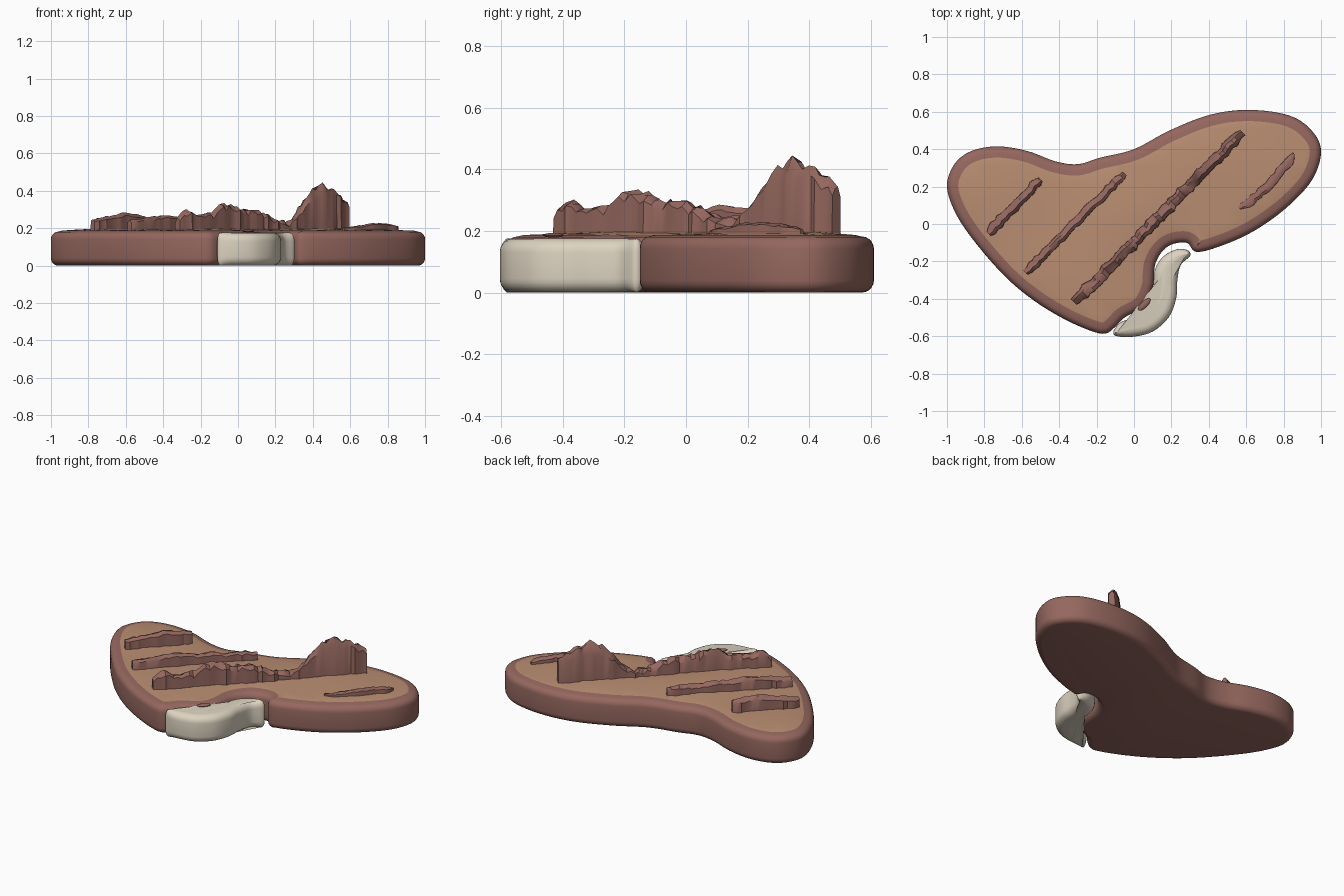
import bpy, bmesh, math, random
from mathutils import Vector

random.seed(4)
if "Cube" in bpy.data.objects:
    bpy.data.objects.remove(bpy.data.objects["Cube"], do_unlink=True)


def material(name, rgb):
    m = bpy.data.materials.new(name)
    m.use_nodes = True
    m.diffuse_color = (*rgb, 1)
    m.node_tree.nodes["Principled BSDF"].inputs["Base Color"].default_value = (*rgb, 1)
    return m


BROWN = material("seared brown", (0.30, 0.137, 0.114))
TAN = material("cooked tan", (0.49, 0.27, 0.168))
CREAM = material("bone cream", (0.72, 0.65, 0.53))


def spline(points, steps):
    """Closed Catmull-Rom curve through 2D points."""
    p = [Vector(q) for q in points]
    n, out = len(p), []
    for i in range(n):
        a, b, c, d = (p[(i + k) % n] for k in (-1, 0, 1, 2))
        for s in range(steps):
            t = s / steps
            out.append(0.5 * (2 * b + (c - a) * t + (2 * a - 5 * b + 4 * c - d) * t * t
                              + (3 * b - a - 3 * c + d) * t ** 3))
    return out


def edge_distance(q, outline):
    return min((q - o).length for o in outline)


def inset_directions(outline, depth):
    """Inward vectors of a clockwise outline, shortened where corners are tight."""
    out = []
    for i, p in enumerate(outline):
        t = (outline[(i + 1) % len(outline)] - outline[i - 1]).normalized()
        inward, f = Vector((t.y, -t.x)), 1.0
        while f > 0.3 and edge_distance(p + inward * depth * f, outline) < 0.9 * depth * f:
            f *= 0.9
        out.append(inward * f)
    return out


def finish(name, bm, mats, angle):
    bmesh.ops.recalc_face_normals(bm, faces=bm.faces)
    mesh = bpy.data.meshes.new(name)
    bm.to_mesh(mesh)
    bm.free()
    for m in mats:
        mesh.materials.append(m)
    ob = bpy.data.objects.new(name, mesh)
    bpy.context.collection.objects.link(ob)
    bpy.ops.object.select_all(action="DESELECT")
    ob.select_set(True)
    bpy.context.view_layer.objects.active = ob
    bpy.ops.object.shade_smooth_by_angle(angle=math.radians(angle))
    return ob


def slab(outline, profile):
    """Stack of inset outlines; profile holds (inset, height) pairs."""
    bm = bmesh.new()
    dirs = inset_directions(outline, max(i for i, z in profile))
    rings = [[bm.verts.new((*(p + d * i), z)) for p, d in zip(outline, dirs)]
             for i, z in profile]
    n = len(outline)
    for lo, hi in zip(rings, rings[1:]):
        for k in range(n):
            bm.faces.new((lo[k], lo[(k + 1) % n], hi[(k + 1) % n], hi[k]))
    bm.faces.new(rings[0])
    return bm, bm.faces.new(rings[-1])


def rounded(radius, top, steps=5):
    """Quarter-round bottom and top edges."""
    arc = [math.pi / 2 * k / steps for k in range(steps + 1)]
    low = [(radius * (1 - math.sin(a)), radius * (1 - math.cos(a))) for a in arc]
    return low + [(i, top - z) for i, z in reversed(low)]


# Meat slab, with a brown rim and a gently uneven tan top
meat_outline = spline([
    (-1, .2), (-.96, .32), (-.87, .39), (-.73, .415), (-.57, .39), (-.42, .335),
    (-.3, .32), (-.18, .355), (0, .4), (.19, .5), (.41, .585), (.62, .61),
    (.83, .58), (.95, .5), (1, .39), (.955, .24), (.83, .1), (.67, -.02),
    (.51, -.1), (.34, -.15), (.28, -.1), (.18, -.12), (.115, -.21), (.1, -.34),
    (.05, -.44), (-.05, -.5), (-.1, -.55), (-.15, -.585), (-.22, -.575),
    (-.36, -.515), (-.52, -.42), (-.68, -.29), (-.84, -.11), (-.95, .05)], 6)
bm, top = slab(meat_outline, rounded(.04, .182) + [(.06, .187)])
top.material_index = 1
for axis in (0, 1):
    for k in range(-10, 11):
        co, no = Vector((0, 0, 0)), Vector((0, 0, 0))
        co[axis], no[axis] = k * .1 + .013, 1
        faces = [f for f in bm.faces if f.material_index == 1]
        geom = faces + list({e for f in faces for e in f.edges}) \
            + list({v for f in faces for v in f.verts})
        bmesh.ops.bisect_plane(bm, geom=geom, plane_co=co, plane_no=no, dist=1e-5)
for v in bm.verts:
    if all(f.material_index == 1 for f in v.link_faces):
        d = edge_distance(v.co.xy, meat_outline)
        rise = min(1, max(0, (d - .06) / .15))
        v.co.z += rise * (.01 + .007 * math.sin(7 * v.co.x + 2) * math.cos(6 * v.co.y))
finish("meat_slab", bm, [BROWN, TAN], 40)

# Curved bone in the notch
bone_outline = spline([
    (-.11, -.575), (-.07, -.525), (0, -.5), (.065, -.45), (.1, -.36), (.11, -.25),
    (.155, -.175), (.23, -.135), (.285, -.14), (.3, -.17), (.25, -.22),
    (.232, -.3), (.225, -.4), (.185, -.5), (.1, -.575), (0, -.602), (-.09, -.6)], 6)
bm, top = slab(bone_outline, rounded(.045, .176))
finish("bone", bm, [CREAM], 50)


def ridge(name, start, end, width, heights, jag, bow=0.0, taper=0.6):
    """Ragged seared bar; heights are spread evenly along its length."""
    a, b = Vector(start), Vector(end)
    along = (b - a).normalized()
    side = Vector((-along.y, along.x))
    count = max(14, int((b - a).length / .024))
    bm, rows = bmesh.new(), []
    for k in range(count + 1):
        t = k / count
        x = t * (len(heights) - 1)
        i = min(int(x), len(heights) - 2)
        h = heights[i] + (heights[i + 1] - heights[i]) * (x - i)
        end_round = min(1, taper + 8 * min(t, 1 - t))
        w = width / 2 * end_round * random.uniform(.88, 1.1)
        mid = a.lerp(b, t) + side * (bow * math.sin(math.pi * t) + random.uniform(-.1, .1) * width)
        row = []
        for s, frac, drop in ((-1, 0, 0), (-.92, .85, 1), (-.3, 1, 1), (.35, .95, 1),
                              (.92, .8, 1), (1, 0, 0)):
            z = .17 + (h - .17) * frac + drop * random.uniform(-jag, jag)
            row.append(bm.verts.new((*(mid + side * w * s), z)))
        rows.append(row)
    for r, q in zip(rows, rows[1:]):
        for k in range(5):
            bm.faces.new((r[k], r[k + 1], q[k + 1], q[k]))
    bm.faces.new(rows[0])
    bm.faces.new(rows[-1])
    finish(name, bm, [BROWN], 35)


# Grill ridges from left to right
ridge("grill_ridge_outer", (-.78, -.05), (-.5, .24), .055,
      [.25, .26, .27, .285, .275, .265], .004)
ridge("grill_ridge_second", (-.58, -.26), (-.05, .27), .05,
      [.24, .25, .265, .27, .255, .26, .24, .25, .235], .007)
ridge("grill_ridge_long", (-.32, -.42), (.58, .49), .064,
      [.25, .3, .265, .27, .28, .325, .335, .305, .295, .305, .28, .25, .23,
       .235, .27, .36, .405, .43, .41, .385, .345], .016)
ridge("grill_ridge_short", (.565, .08), (.855, .375), .05,
      [.2, .212, .225, .228, .225, .21], .004, bow=-.02, taper=.3)

# Small seared flake on the rim beside the bone
bm = bmesh.new()
bmesh.ops.create_uvsphere(bm, u_segments=12, v_segments=6, radius=1)
for v in bm.verts:
    x, y = v.co.x * .045, v.co.y * .018
    v.co = (.055 + (x - y) * .7, -.43 + (x + y) * .7, .186 + v.co.z * .008)
finish("seared_flake", bm, [BROWN], 40)
